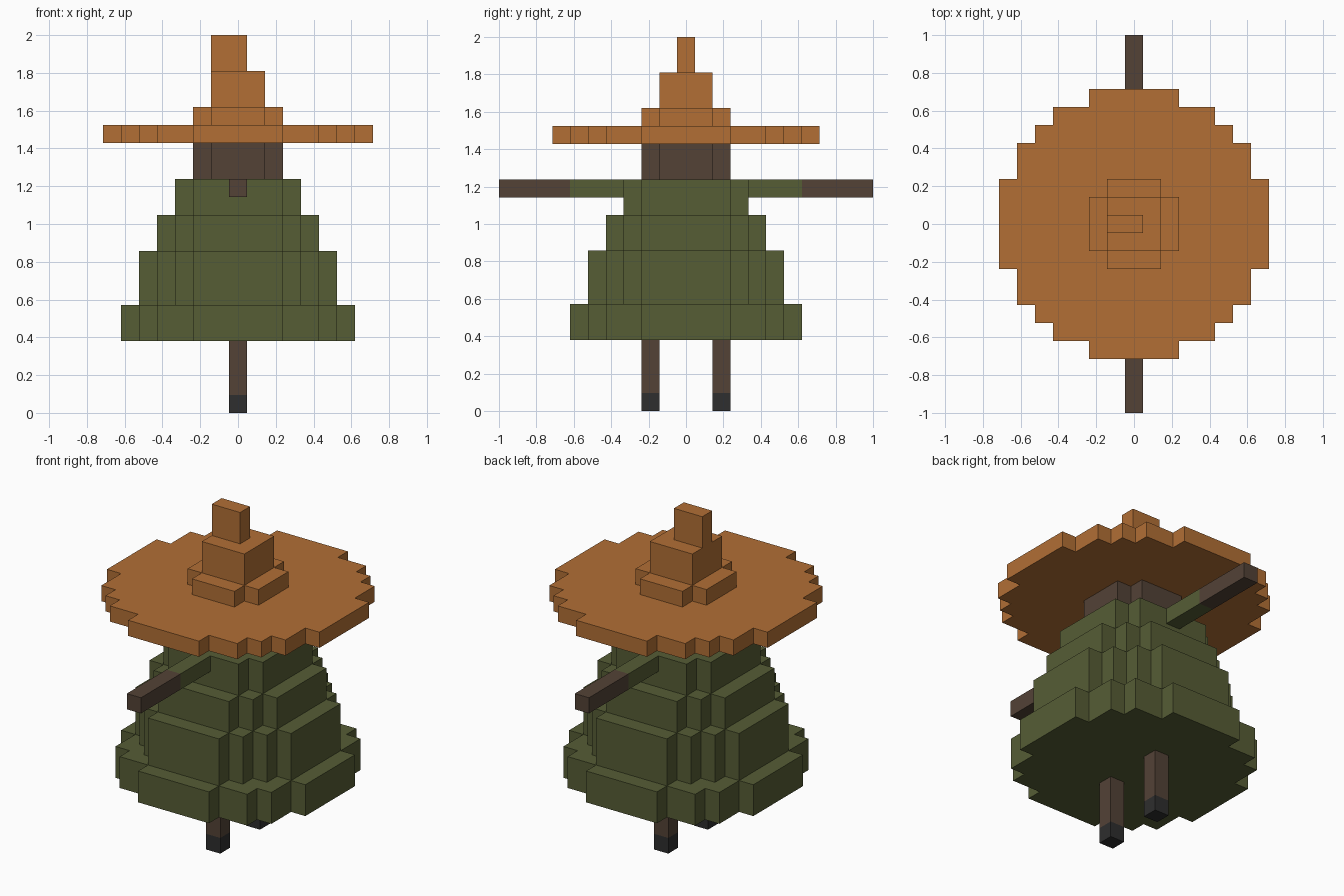
import bpy
import bmesh

cube = bpy.data.objects.get("Cube")
if cube:
    bpy.data.objects.remove(cube, do_unlink=True)

U = 2 / 21  # size of one block; all dimensions below are in blocks


def material(name, rgb):
    """Make a flat material from 0-255 display values."""
    linear = [((c / 255 + 0.055) / 1.055) ** 2.4 for c in rgb] + [1]
    mat = bpy.data.materials.new(name)
    mat.use_nodes = True
    mat.diffuse_color = linear
    bsdf = mat.node_tree.nodes["Principled BSDF"]
    bsdf.inputs["Base Color"].default_value = linear
    bsdf.inputs["Roughness"].default_value = 0.9
    return mat


ORANGE = material("hat orange", (178, 111, 53))
OLIVE = material("robe olive", (86, 93, 53))
BROWN = material("skin brown", (83, 66, 54))
BLACK = material("foot black", (46, 46, 46))


def prism(name, outline, z0, z1, mat):
    """Extrude a flat outline from z0 up to z1."""
    bm = bmesh.new()
    base = bm.faces.new([bm.verts.new((x * U, y * U, z0 * U)) for x, y in outline])
    top = bmesh.ops.extrude_face_region(bm, geom=[base], use_keep_orig=True)["geom"]
    verts = [g for g in top if isinstance(g, bmesh.types.BMVert)]
    bmesh.ops.translate(bm, verts=verts, vec=(0, 0, (z1 - z0) * U))
    bmesh.ops.recalc_face_normals(bm, faces=bm.faces)
    mesh = bpy.data.meshes.new(name)
    bm.to_mesh(mesh)
    bm.free()
    mesh.materials.append(mat)
    obj = bpy.data.objects.new(name, mesh)
    bpy.context.collection.objects.link(obj)
    return obj


def box(name, x0, x1, y0, y1, z0, z1, mat):
    return prism(name, [(x0, y0), (x1, y0), (x1, y1), (x0, y1)], z0, z1, mat)


def stepped_disc(name, steps, z0, z1, mat):
    """Blocky disc: steps are the outer corners of one quarter, mirrored round."""
    quarter = [steps[0]]
    for (xa, ya), (xb, yb) in zip(steps, steps[1:]):
        quarter += [(xa, yb), (xb, yb)]
    outline = (quarter
               + [(x, -y) for x, y in reversed(quarter)]
               + [(-x, -y) for x, y in quarter]
               + [(-x, y) for x, y in reversed(quarter)])
    return prism(name, outline, z0, z1, mat)


# Robe tiers, head and hat discs
DISCS = [
    ("robe_hem", [(2.5, 6.5), (4.5, 5.5), (5.5, 4.5), (6.5, 2.5)], 4, 6, OLIVE),
    ("robe_skirt", [(2.5, 5.5), (3.5, 4.5), (4.5, 3.5), (5.5, 2.5)], 6, 9, OLIVE),
    ("robe_waist", [(2.5, 4.5), (3.5, 3.5), (4.5, 2.5)], 9, 11, OLIVE),
    ("robe_shoulders", [(2.5, 3.5), (3.5, 2.5)], 11, 13, OLIVE),
    ("head", [(1.5, 2.5), (2.5, 1.5)], 13, 15, BROWN),
    ("hat_brim", [(2.5, 7.5), (4.5, 6.5), (5.5, 5.5), (6.5, 4.5), (7.5, 2.5)], 15, 16, ORANGE),
    ("hat_band", [(1.5, 2.5), (2.5, 1.5)], 16, 17, ORANGE),
]
for disc in DISCS:
    stepped_disc(*disc)

# Hat crown and its off-centre tip
box("hat_crown", -1.5, 1.5, -1.5, 1.5, 17, 19, ORANGE)
box("hat_tip", -1.5, 0.5, -0.5, 0.5, 19, 21, ORANGE)

# Limbs, mirrored front to back
for side, s in (("front", -1), ("back", 1)):
    box(f"{side}_sleeve", -0.5, 0.5, s * 3.5, s * 6.5, 12, 13, OLIVE)
    box(f"{side}_arm", -0.5, 0.5, s * 6.5, s * 10.5, 12, 13, BROWN)
    box(f"{side}_leg", -0.5, 0.5, s * 1.5, s * 2.5, 1, 4, BROWN)
    box(f"{side}_foot", -0.5, 0.5, s * 1.5, s * 2.5, 0, 1, BLACK)
